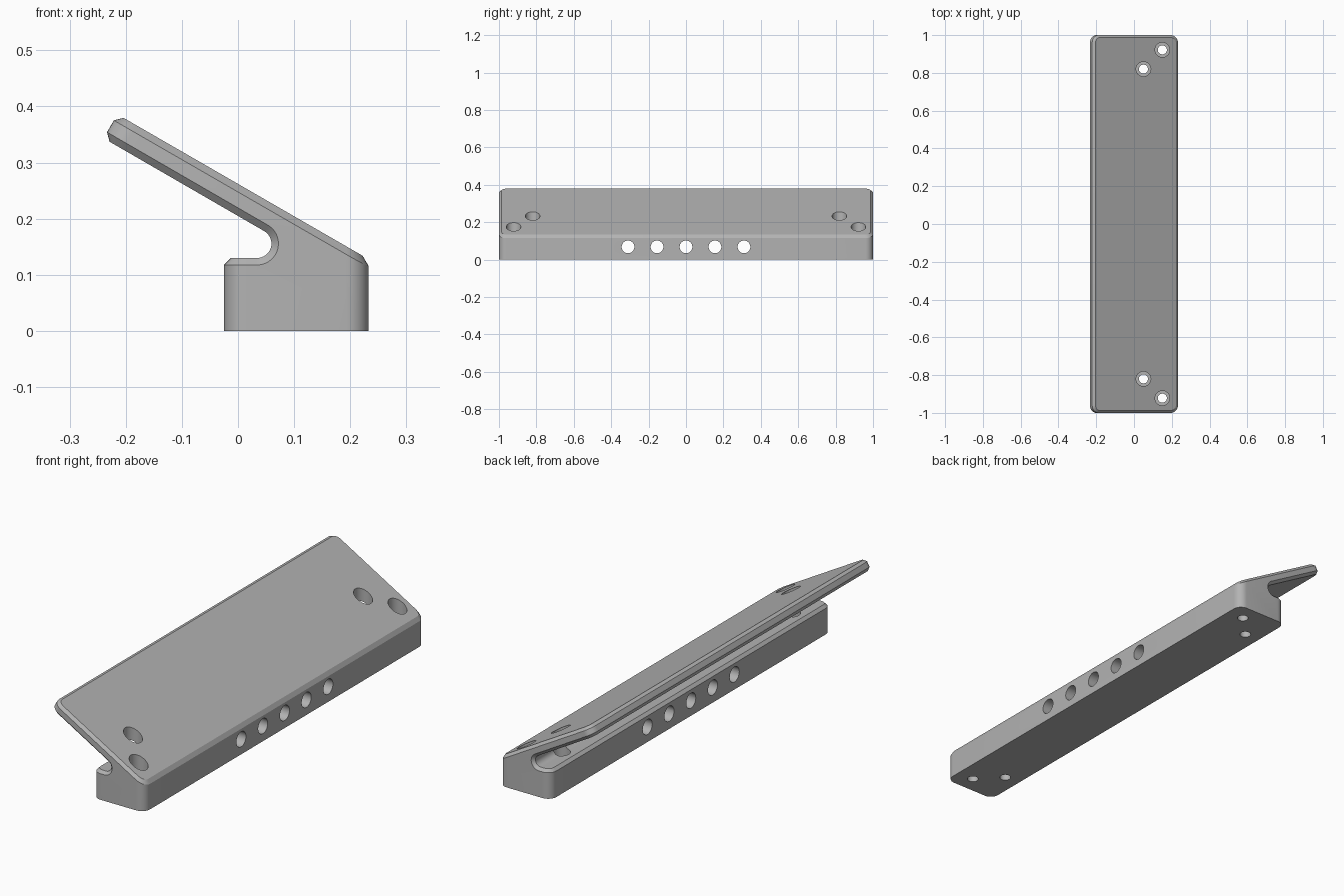
import bpy
import bmesh
from math import cos, sin, radians
from mathutils import Vector

cube = bpy.data.objects.get("Cube")
if cube:
    bpy.data.objects.remove(cube, do_unlink=True)

grey = bpy.data.materials.new("plain grey")
grey.use_nodes = True
colour = (0.45, 0.45, 0.45, 1)
grey.diffuse_color = colour
grey.node_tree.nodes["Principled BSDF"].inputs["Base Color"].default_value = colour

WALL, RIM, FLOOR = 0, 1, 2
HALF = 1.0

# Cross-section: foot, front wall, sloping top, plate edge, rounded slot
slot_r, slot_x, slot_z = 0.0256, 0.034, 0.1556
arc = [(slot_x + slot_r * cos(radians(a)), slot_z + slot_r * sin(radians(a)))
       for a in range(60, -91, -10)]
profile = [(-0.025, 0), (0.233, 0), (0.233, 0.1276), (-0.215, 0.386),
           (-0.2397, 0.3434)] + arc + [(-0.025, 0.13)]

bm = bmesh.new()
tag = bm.faces.layers.int.new("kind")
ends = [[bm.verts.new((x, y, z)) for x, z in profile] for y in (-HALF, HALF)]
bm.faces.new(ends[0])
bm.faces.new(ends[1][::-1])
n = len(profile)
for i in range(n):
    j = (i + 1) % n
    f = bm.faces.new((ends[0][i], ends[1][i], ends[1][j], ends[0][j]))
    # walls: front, plate edge and back; everything else is rim surface
    f[tag] = FLOOR if i == 0 else WALL if i in (1, 3, n - 1) else RIM
bmesh.ops.recalc_face_normals(bm, faces=bm.faces)

# Round the upright corners where two walls meet
corners = [e for e in bm.edges if all(f[tag] == WALL for f in e.link_faces)]
bmesh.ops.bevel(bm, geom=corners, offset=0.04, segments=8, profile=0.5,
                affect='EDGES', clamp_overlap=False)

# Chamfer the sloping top and the slot all round
rims = [e for e in bm.edges
        if sorted(f[tag] for f in e.link_faces) == [WALL, RIM]]
bmesh.ops.bevel(bm, geom=rims, offset=0.0125, segments=1, profile=0.5,
                affect='EDGES', clamp_overlap=False)
bmesh.ops.recalc_face_normals(bm, faces=bm.faces)

mesh = bpy.data.meshes.new("angled_stand")
bm.to_mesh(mesh)
bm.free()
stand = bpy.data.objects.new("angled_stand", mesh)
bpy.context.collection.objects.link(stand)
mesh.materials.append(grey)
bpy.context.view_layer.objects.active = stand
stand.select_set(True)


def drill(name, start, end, radius):
    """Cut a round hole from start to end."""
    a, b = Vector(start), Vector(end)
    bpy.ops.mesh.primitive_cylinder_add(
        vertices=32, radius=radius, depth=(b - a).length, location=(a + b) / 2,
        rotation=(b - a).to_track_quat('Z', 'Y').to_euler())
    cutter = bpy.context.object
    cutter.name = name
    cutter.hide_render = True
    cutter.data.materials.append(grey)
    mod = stand.modifiers.new(name, 'BOOLEAN')
    mod.operation = 'DIFFERENCE'
    mod.solver = 'EXACT'
    mod.object = cutter
    bpy.ops.object.select_all(action='DESELECT')
    stand.select_set(True)
    bpy.context.view_layer.objects.active = stand
    bpy.ops.object.modifier_apply(modifier=name)
    bpy.data.objects.remove(cutter, do_unlink=True)


# Row of holes through the base
for k in range(-2, 3):
    y = k * 0.155
    drill("cross_hole", (-0.1, y, 0.068), (0.3, y, 0.068), 0.034)

# Stepped screw holes near both ends
for side in (-1, 1):
    for x, y in ((0.15, 0.922), (0.05, 0.82)):
        drill("screw_hole", (x, side * y, -0.1), (x, side * y, 0.1), 0.024)
        drill("screw_head_bore", (x, side * y, 0.05), (x, side * y, 0.5), 0.039)

bpy.ops.object.shade_smooth_by_angle(angle=radians(25))
